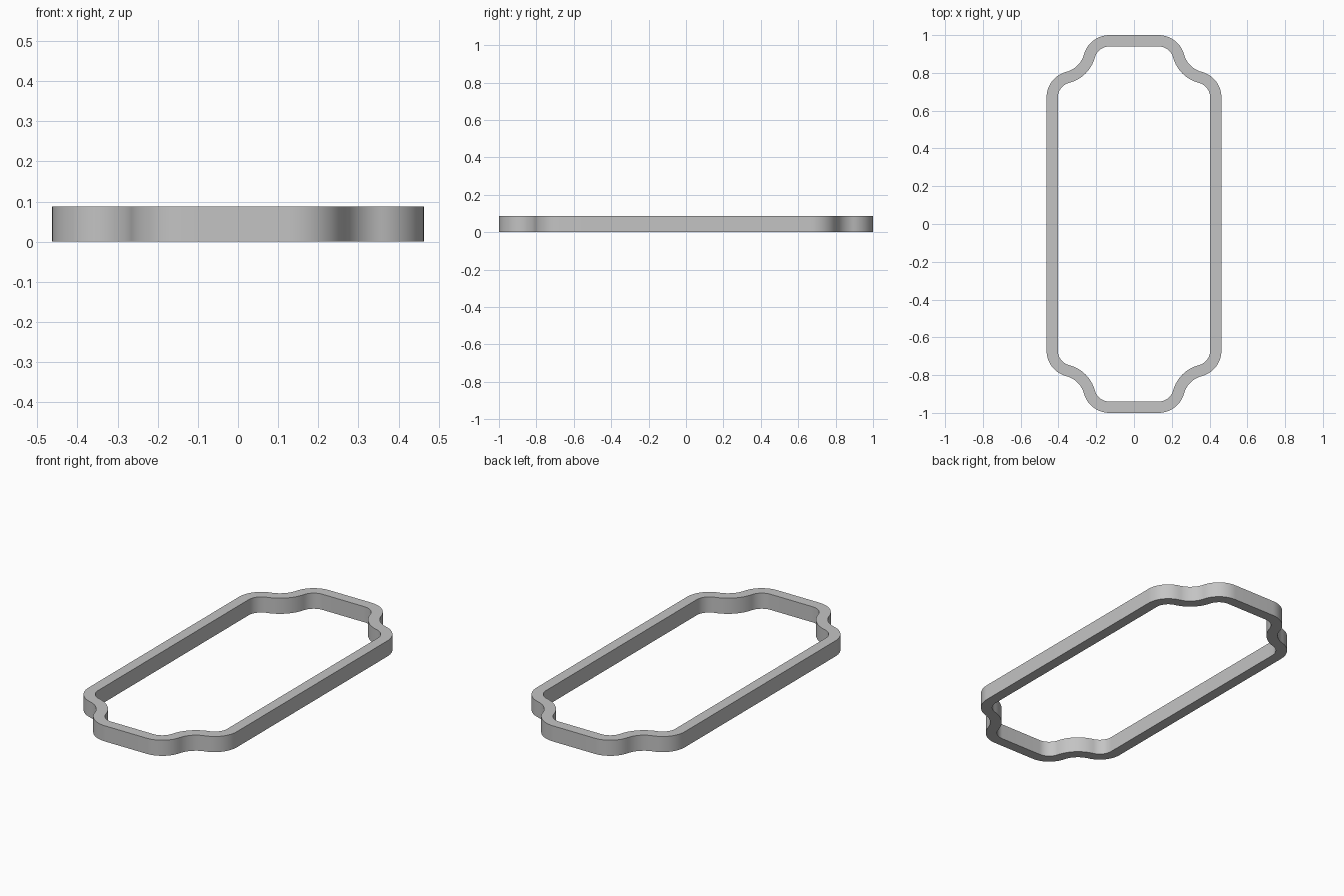
import bpy
import bmesh
import math
from mathutils import Vector

cube = bpy.data.objects.get("Cube")
if cube:
    bpy.data.objects.remove(cube, do_unlink=True)

HALF_WIDTH, HALF_LENGTH = 0.463, 1.0
HEIGHT, WALL = 0.088, 0.06
RADIUS = 0.14          # outer radius of the convex corners
STEPS = 14             # segments per arc

# Centres of the two convex corners and of the notch arc between them
end_c = Vector((0.13, HALF_LENGTH - RADIUS))
side_c = Vector((HALF_WIDTH - RADIUS, 0.67))
span = side_c - end_c
turn = math.atan2(span.y, span.x) + math.pi / 3
notch_c = end_c + span.length * Vector((math.cos(turn), math.sin(turn)))
notch_r = span.length - RADIUS


def arc(centre, radius, start, stop):
    """Pairs of outline point and outward normal; negative radius is concave."""
    pairs = []
    for i in range(STEPS + 1):
        a = start + (stop - start) * i / STEPS
        n = Vector((math.cos(a), math.sin(a)))
        pairs.append((centre + radius * n, n))
    return pairs


# One quarter of the outline, from the end to the side
to_side = notch_c - side_c
turn2 = math.atan2(to_side.y, to_side.x)
quarter = arc(end_c, RADIUS, math.pi / 2, turn)
quarter += arc(notch_c, -notch_r, turn, turn2)[1:]
quarter += arc(side_c, RADIUS, turn2, 0)[1:]

# Mirror the quarter into a closed clockwise loop
outline = []
for sx, sy in ((1, 1), (1, -1), (-1, -1), (-1, 1)):
    s = Vector((sx, sy))
    part = [(p * s, n * s) for p, n in quarter]
    outline += part if sx * sy > 0 else part[::-1]

# Sweep the rectangular wall section around the loop
bm = bmesh.new()
rings = []
for p, n in outline:
    q = p - n * WALL
    rings.append([bm.verts.new((v.x, v.y, z)) for v, z in
                  ((p, 0), (p, HEIGHT), (q, HEIGHT), (q, 0))])
for i, ring in enumerate(rings):
    after = rings[(i + 1) % len(rings)]
    for k in range(4):
        m = (k + 1) % 4
        bm.faces.new((ring[k], ring[m], after[m], after[k]))
bmesh.ops.recalc_face_normals(bm, faces=bm.faces)

mesh = bpy.data.meshes.new("frame_ring")
bm.to_mesh(mesh)
bm.free()
frame = bpy.data.objects.new("frame_ring", mesh)
bpy.context.collection.objects.link(frame)

# Plain grey material
grey = bpy.data.materials.new("light grey")
grey.use_nodes = True
colour = (0.55, 0.55, 0.55, 1)
grey.diffuse_color = colour
grey.node_tree.nodes["Principled BSDF"].inputs["Base Color"].default_value = colour
mesh.materials.append(grey)

# Smooth curves, sharp rims
bpy.ops.object.select_all(action="DESELECT")
frame.select_set(True)
bpy.context.view_layer.objects.active = frame
bpy.ops.object.shade_smooth_by_angle(angle=math.radians(30))
